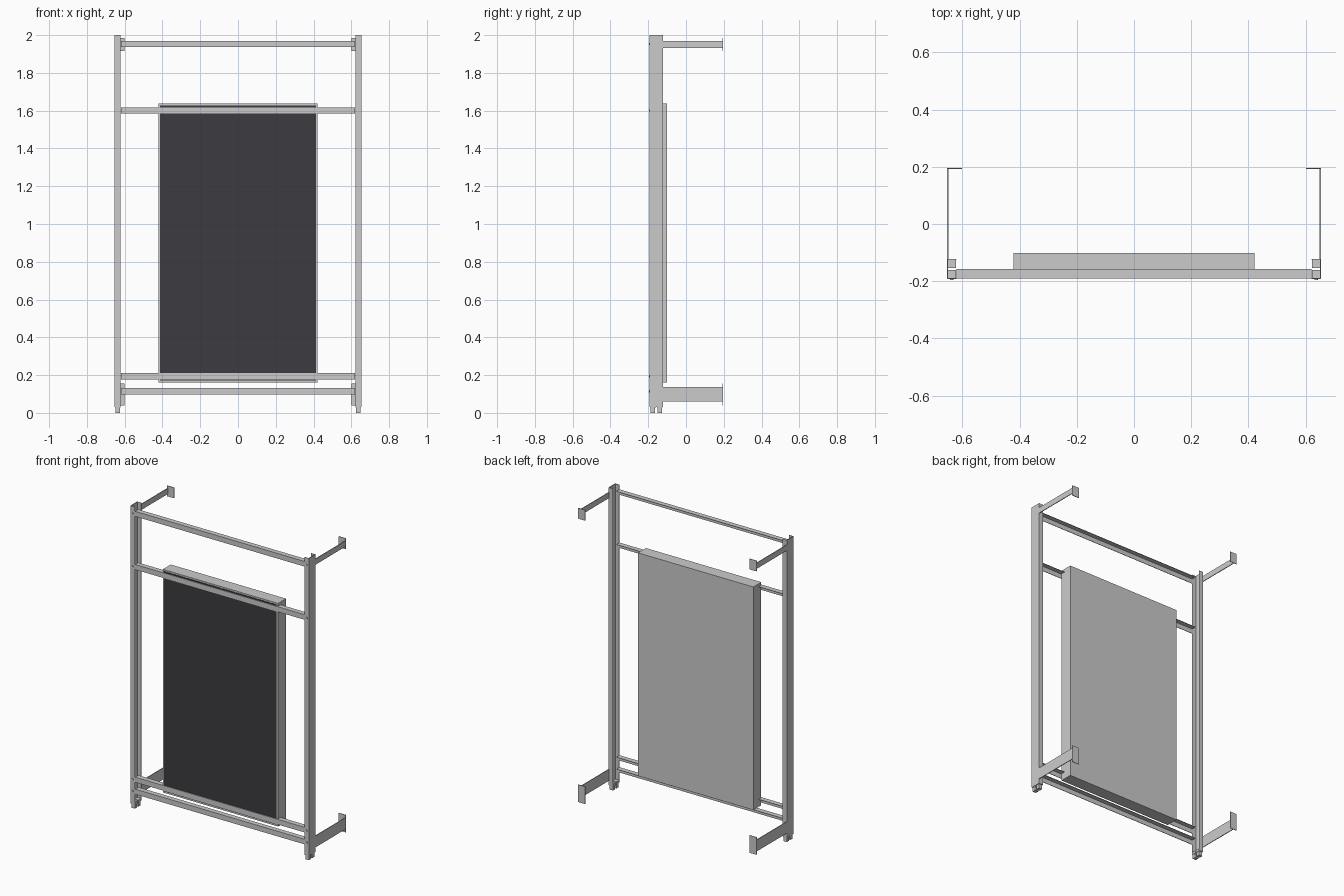
import bpy, bmesh, math

if "Cube" in bpy.data.objects:
    bpy.data.objects.remove(bpy.data.objects["Cube"])


def mesh_object(name, bm):
    bmesh.ops.recalc_face_normals(bm, faces=bm.faces)
    me = bpy.data.meshes.new(name)
    bm.to_mesh(me)
    bm.free()
    ob = bpy.data.objects.new(name, me)
    bpy.context.collection.objects.link(ob)
    return ob


def box(name, x, y, z):
    bm = bmesh.new()
    bmesh.ops.create_cube(bm, size=1)
    for v in bm.verts:
        v.co = [(a + b) / 2 + c * (b - a) for (a, b), c in zip((x, y, z), v.co)]
    return mesh_object(name, bm)


def extrude(name, points, vector):
    bm = bmesh.new()
    face = bm.faces.new([bm.verts.new(p) for p in points])
    new = bmesh.ops.extrude_face_region(bm, geom=[face], use_keep_orig=True)
    bmesh.ops.translate(bm, vec=vector, verts=[
        g for g in new["geom"] if isinstance(g, bmesh.types.BMVert)])
    return mesh_object(name, bm)


def mirror_x(ob):
    ob.modifiers.new("mirror", "MIRROR")
    return ob


# Uprights: thin channels, open towards the middle
t = 0.003
post = [(0.621, -0.192), (0.653, -0.192), (0.653, -0.122), (0.621, -0.122),
        (0.621, -0.122 - t), (0.653 - t, -0.122 - t),
        (0.653 - t, -0.192 + t), (0.621, -0.192 + t)]
mirror_x(extrude("upright", [(x, y, 0.03) for x, y in post], (0, 0, 1.97)))

# Feet with wider caps seated in the channels
for name, y0, y1 in (("front_foot", -0.190, -0.160), ("rear_foot", -0.154, -0.124)):
    mirror_x(box(name + "_cap", (0.622, 0.651), (y0, y1), (0.028, 0.045)))
    mirror_x(box(name, (0.624, 0.649), (y0 + 0.003, y1 - 0.003), (0, 0.028)))

# Angle rails (front face and top flange), with bolts through the uprights
for name, z in (("bottom_rail", 0.115), ("lower_mount_rail", 0.194),
                ("upper_mount_rail", 1.601), ("top_rail", 1.953)):
    h = 0.017
    angle = [(-0.190, z - h), (-0.190, z + h), (-0.157, z + h),
             (-0.157, z + h - t), (-0.190 + t, z + h - t), (-0.190 + t, z - h)]
    extrude(name, [(-0.620, y, zz) for y, zz in angle], (1.240, 0, 0))
    bolt = [(0.637 + 0.006 * math.cos(i * math.pi / 6), -0.196,
             z + 0.006 * math.sin(i * math.pi / 6)) for i in range(12)]
    mirror_x(extrude(name + "_bolt", bolt, (0, 0.006, 0)))

# Wall arms with inward mounting flanges
for name, arm_z, flange_z in (("lower", (0.061, 0.137), (0.04, 0.155)),
                              ("upper", (1.931, 1.969), (1.915, 1.985))):
    mirror_x(box(name + "_wall_arm", (0.648, 0.653), (-0.124, 0.193), arm_z))
    mirror_x(box(name + "_wall_flange", (0.602, 0.653), (0.192, 0.196), flange_z))

# Deep display panel and dark screen, just behind the rail faces
box("display_body", (-0.422, 0.422), (-0.184, -0.101), (0.161, 1.637))
screen = box("screen", (-0.412, 0.412), (-0.1855, -0.183), (0.171, 1.627))
dark = bpy.data.materials.new("dark_screen")
dark.diffuse_color = (0.045, 0.044, 0.05, 1)
dark.use_nodes = True
dark.node_tree.nodes["Principled BSDF"].inputs["Base Color"].default_value = dark.diffuse_color
screen.data.materials.append(dark)
